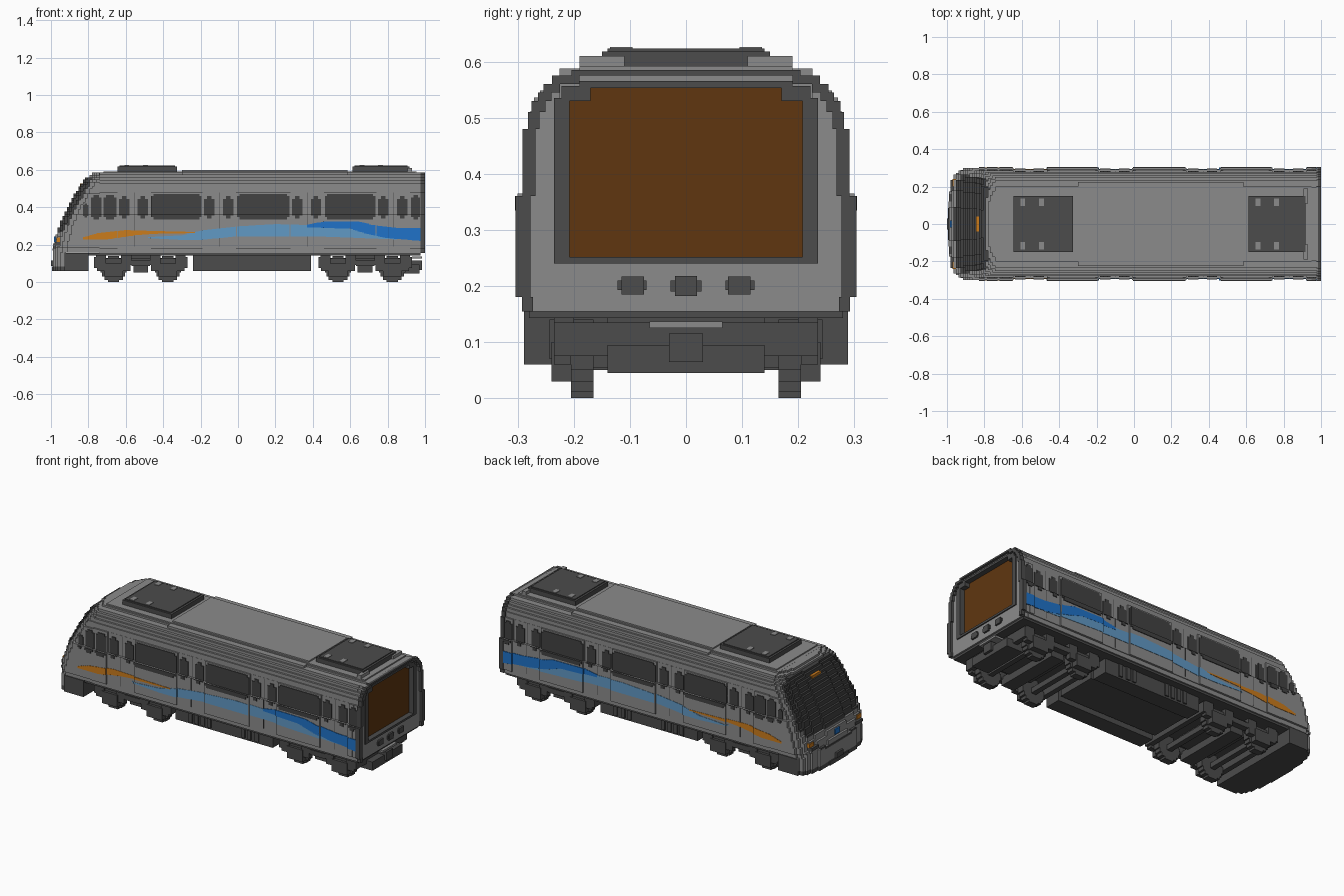
import bpy, bmesh
from mathutils import Matrix, Vector

if "Cube" in bpy.data.objects:
    bpy.data.objects.remove(bpy.data.objects["Cube"], do_unlink=True)

COLORS = {
    "body grey": (0.26, 0.26, 0.26), "dark grey": (0.072, 0.072, 0.072),
    "window glass": (0.055, 0.055, 0.055), "brown panel": (0.115, 0.037, 0.005),
    "orange": (0.60, 0.20, 0.012), "blue": (0.014, 0.17, 0.58), "light blue": (0.12, 0.32, 0.56),
}
MATS = {}
for name, rgb in COLORS.items():
    m = bpy.data.materials.new(name)
    m.use_nodes = True
    m.diffuse_color = (*rgb, 1)
    m.node_tree.nodes["Principled BSDF"].inputs["Base Color"].default_value = (*rgb, 1)
    MATS[name] = m
GREY, DARK, GLASS, BROWN, ORANGE, BLUE, SKY = COLORS
PARTS = {}


def box(part, mat, x0, x1, y0, y1, z0, z1):
    PARTS.setdefault(part, []).append((mat, Vector((x0, y0, z0)), Vector((x1, y1, z1))))


def wide(part, mat, x0, x1, hw, z0, z1):
    box(part, mat, x0, x1, -hw, hw, z0, z1)


def pair(part, mat, x0, x1, y0, y1, z0, z1):
    box(part, mat, x0, x1, y0, y1, z0, z1)
    box(part, mat, x0, x1, -y1, -y0, z0, z1)


def lerp(points, t):
    for (a, u), (b, v) in zip(points, points[1:]):
        if t <= b:
            return u + (v - u) * max(0, t - a) / (b - a)
    return points[-1][1]


# Stepped cross-section: bottom, top, half width
BANDS = [(.155, .18, .288), (.18, .36, .30), (.36, .48, .287), (.48, .51, .278), (.51, .53, .271),
         (.53, .545, .26), (.545, .56, .25), (.56, .575, .235), (.575, .585, .20)]
DOORS = [(-.645, -.465), (-.19, -.01), (.28, .46), (.74, .92)]
NOSE_END, BODY_END, RECESS = -.74, .985, .015
DOOR_INSET = .008


def half_width(z):
    return next((hw for a, b, hw in BANDS if a <= z < b), .288)


def in_door(x):
    return any(a < x < b for a, b in DOORS)


# Main body, with doors set slightly into the sides
cuts = sorted({NOSE_END, .95, *[x for d in DOORS for x in d]})
for z0, z1, hw in BANDS:
    if .18 <= z0 < .48:
        for a, b in zip(cuts, cuts[1:]):
            wide("body", GREY, a, b, hw - DOOR_INSET * in_door((a + b) / 2), z0, z1)
    else:
        wide("body", GREY, NOSE_END, .95, hw, z0, z1)
wide("floor", DARK, -.80, .975, .28, .143, .156)

# Rear wall around the recessed panel, and its dark outer rim
GAP0, GAP1 = .24, .565
for i, (z0, z1, hw) in enumerate(BANDS):
    for a, b, hole in ((z0, min(z1, GAP0), False), (max(z0, GAP0), min(z1, GAP1), True),
                       (max(z0, GAP1), z1, False)):
        if b > a and hole:
            pair("rear_wall", GREY, .95, BODY_END, .225, hw - .002, a, b)
        elif b > a:
            wide("rear_wall", GREY, .95, BODY_END, hw - .002, a, b)
    inner = BANDS[i + 1][2] - .010 if i + 1 < len(BANDS) else 0
    pair("rear_rim", DARK, .975, 1, min(inner, hw - .015), hw + .004, z0, z1)
wide("rear_frame", DARK, .948, .992, .235, GAP0, GAP0 + .012)
wide("rear_frame", DARK, .948, .992, .19, .553, GAP1)
pair("rear_frame", DARK, .948, .992, .208, .235, GAP0, .535)
pair("rear_frame", DARK, .948, .992, .17, .222, .53, .556)
for z0, z1, hw in ((.25, .50, .21), (.50, .53, .208), (.53, .556, .19)):
    wide("rear_panel", BROWN, .945, .962, hw, z0, z1)
pair("rear_connectors", DARK, .98, .995, .075, .115, .185, .217)
pair("rear_connectors", DARK, .98, .992, .07, .122, .193, .21)
wide("rear_connectors", DARK, .98, .995, .02, .182, .218)
wide("rear_connectors", DARK, .98, .992, .028, .19, .21)
wide("rear_step", GREY, .93, .985, .065, .125, .137)

# Roof panels and air conditioners
wide("roof_panel", GREY, -.30, .585, .225, .575, .588)
wide("roof_panel", GREY, -.30, .585, .18, .585, .60)
wide("roof_panel", GREY, -.72, .955, .19, .58, .592)
pair("roof_panel", GREY, .905, .93, .11, .19, .585, .61)
for a, b in ((-.645, -.325), (.612, .918)):
    wide("air_conditioner", DARK, a, b, .15, .58, .618)
    wide("air_conditioner", DARK, a + .012, b - .012, .14, .61, .623)
    for x in (a + .05, a + .15):
        pair("roof_vents", GREY, x - .013, x + .013, .095, .135, .618, .626)

# Stepped sloping nose
PROFILE = [(.06, -.995), (.14, -.993), (.20, -.985), (.24, -.973), (.30, -.955), (.36, -.932),
           (.42, -.90), (.50, -.855), (.55, -.82), (.585, -.775)]
CORNER = [(.30, 0), (.60, .006), (.78, .014), (.88, .028), (.95, .045), (1, .07)]
STEP = .0122


def nose_x(z, setback=0):
    return round((lerp(PROFILE, z) + setback) / STEP) * STEP


z = .06
while z < .58:
    top = min(z + STEP, .585)
    mid = (z + top) / 2
    for frac, setback in CORNER:
        glazed = .27 < mid < .56 and frac <= (.88 if .30 < mid < .53 else .78)
        mat = GLASS if glazed else DARK if mid < .085 else GREY
        back = -.92 if mid < .155 else NOSE_END
        wide("nose", mat, max(nose_x(mid, setback), -.994), back, half_width(mid) * frac, z, top)
    z = top
wide("nose_skirt", DARK, -.925, -.80, .289, .06, .155)
wide("front_coupler", DARK, -1, -.96, .03, .085, .115)

# Lamps, destination display and badge on the nose
pair("head_lamps", ORANGE, nose_x(.225, .014) - .006, -.93, .20, .24, .215, .237)
pair("lamp_housings", DARK, nose_x(.20, .014) - .005, -.93, .17, .235, .195, .213)
wide("destination_display", ORANGE, nose_x(.515) - .004, -.81, .04, .51, .528)
wide("badge", BLUE, nose_x(.23) - .008, -.93, .02, .215, .245)
wide("nose_trim", DARK, nose_x(.175) - .004, -.94, .12, .17, .18)
pair("nose_trim", DARK, nose_x(.19) - .002, -.94, .12, .16, .18, .19)


def side_plate(part, mat, x0, x1, z0, z1, proud=.004):
    """Thin plate following the stepped side, on both sides."""
    inset = DOOR_INSET * in_door((x0 + x1) / 2)
    for a, b, hw in BANDS:
        lo, hi = max(a, z0), min(b, z1)
        if hi > lo:
            y = hw - inset
            pair(part, mat, x0, x1, y - .01, y + proud, lo, hi)


def rounded_window(part, x0, x1, z0, z1, r=.012):
    side_plate(part, GLASS, x0, x1, z0 + r, z1 - r)
    side_plate(part, GLASS, x0 + r, x1 - r, z0, z1, .0045)


# Side windows, and a pair of slim windows for each door
for a, b in ((-.47, -.19), (-.01, .28), (.46, .74)):
    rounded_window("side_windows", a + .005, b - .005, .335, .472)
for a, b in ((-.785, -.73), (-.718, -.65), (.925, .974)):
    rounded_window("side_windows", a, b, .335, .465)
rounded_window("cab_windows", -.83, -.80, .345, .42, .008)
for a, b in DOORS:
    for x in (a + .037, b - .043):
        rounded_window("door_windows", x - .028, x + .028, .34, .46, .016)
    side_plate("door_seams", DARK, (a + b) / 2 - .0015, (a + b) / 2 + .0015, .19, .478, .001)

# Flowing side stripes: lower edge and upper edge along the length
STRIPES = [
    (ORANGE, [(-.83, .228), (-.70, .228), (-.55, .25), (-.45, .258), (-.23, .262)],
             [(-.83, .238), (-.75, .262), (-.60, .278), (-.45, .273), (-.23, .268)]),
    (SKY, [(-.48, .235), (-.30, .225), (-.20, .225), (0, .245), (.4, .245), (.85, .228)],
          [(-.48, .24), (-.30, .25), (-.20, .275), (0, .298), (.2, .31), (.37, .305), (.6, .285), (.85, .24)]),
    (BLUE, [(.37, .293), (.6, .285), (.7, .255), (.8, .235), (.975, .22)],
           [(.37, .308), (.47, .325), (.65, .323), (.72, .305), (.85, .29), (.975, .288)]),
]
for mat, low, high in STRIPES:
    x, end = low[0][0], low[-1][0]
    while x < end - .001:
        nxt = min(x + STEP, end)
        m = (x + nxt) / 2
        side_plate(mat.replace(" ", "_") + "_stripe", mat, x, nxt, lerp(low, m), lerp(high, m),
                   .003 if mat == BLUE else .002)
        x = nxt

# Bogies: frames, axle boxes and stepped wheels
for cx in (-.52, .68):
    wide("bogie_frame", DARK, cx - .04, cx + .04, .20, .05, .10)
    wide("bogie_bolster", DARK, cx - .10, cx + .10, .14, .09, .15)
    pair("bogie_frame", DARK, cx - .23, cx + .23, .19, .225, .095, .125)
    pair("bogie_frame", DARK, cx - .05, cx + .05, .19, .235, .085, .115)
    for s in (-1, 1):
        ax = cx + s * .145
        pair("axle_boxes", DARK, ax - .09, ax + .09, .205, .235, .06, .095)
        pair("axle_boxes", DARK, ax - .05, ax + .05, .205, .24, .03, .10)
        pair("springs", DARK, ax - .095, ax - .04, .20, .235, .09, .143)
        pair("springs", DARK, ax + .04, ax + .095, .20, .235, .09, .143)
        wide("axles", DARK, ax - .015, ax + .015, .2, .055, .085)
        wide("end_beams", DARK, cx + s * .235 - .015, cx + s * .235 + .015, .235, .075, .135)
        for w, h in ((.03, .07), (.05, .058), (.062, .04), (.07, .02)):
            pair("wheels", DARK, ax - w, ax + w, .165, .205, .07 - h, .07 + h)

# Underfloor equipment and rear coupler
wide("equipment_case", DARK, -.24, .39, .12, .075, .15)
pair("equipment_case", DARK, -.24, .39, .14, .235, .06, .15)
for x in (-.14, -.10, -.06, -.02, .20, .24, .29):
    pair("equipment_ribs", DARK, x - .012, x + .012, .23, .243, .07, .14)
wide("rear_coupler", DARK, .86, .985, .03, .065, .115)
wide("rear_coupler", DARK, .86, .97, .14, .045, .095)

# Build every part from its boxes
for name, boxes in PARTS.items():
    bm = bmesh.new()
    used = []
    for mat, lo, hi in boxes:
        if mat not in used:
            used.append(mat)
        place = Matrix.Translation((lo + hi) / 2) @ Matrix.Diagonal((*(hi - lo), 1))
        made = bmesh.ops.create_cube(bm, size=1, matrix=place)
        for f in {f for v in made["verts"] for f in v.link_faces}:
            f.material_index = used.index(mat)
    mesh = bpy.data.meshes.new(name)
    bm.to_mesh(mesh)
    bm.free()
    for mat in used:
        mesh.materials.append(MATS[mat])
    bpy.context.collection.objects.link(bpy.data.objects.new(name, mesh))
